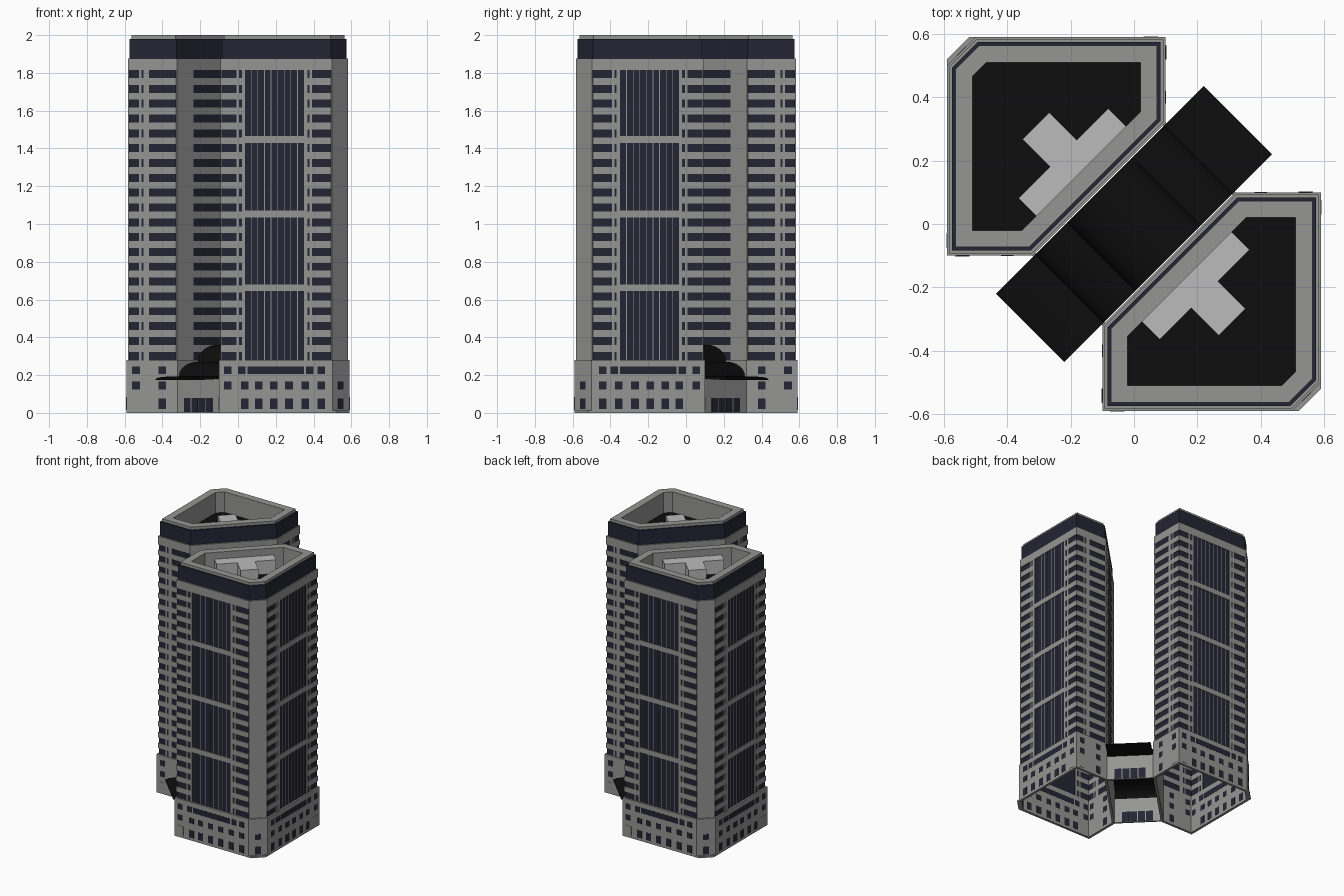
import bpy, bmesh, math
from mathutils import Vector, Matrix

if "Cube" in bpy.data.objects:
    bpy.data.objects.remove(bpy.data.objects["Cube"])


def material(name, rgb):
    m = bpy.data.materials.new(name)
    m.diffuse_color = (*rgb, 1)
    m.use_nodes = True
    m.node_tree.nodes["Principled BSDF"].inputs["Base Color"].default_value = m.diffuse_color
    return m


STONE = material("stone", (0.30, 0.30, 0.295))
GLASS = material("glass", (0.018, 0.018, 0.035))
BLACK = material("black_roof", (0.004, 0.004, 0.004))
PALE = material("pale_grey", (0.5, 0.5, 0.5))

# Tower footprint, counter-clockwise from the front left corner
FOOT = [Vector(p) for p in ((-.10, -.59), (.50, -.59), (.59, -.50),
                            (.59, .10), (.32, .10), (-.10, -.32))]
N = len(FOOT)


def edge(i):
    p, q = FOOT[i], FOOT[(i + 1) % N]
    d = (q - p).normalized()
    return p, d, Vector((d.y, -d.x)), (q - p).length


def inset(t):
    """Footprint moved inward by t with mitred corners."""
    out = []
    for i in range(N):
        n1, n2 = edge(i - 1 if i else N - 1)[2], edge(i)[2]
        out.append(FOOT[i] - (n1 + n2) * (t / (1 + n1.dot(n2))))
    return out


def prism(bm, pts, z0, z1):
    lo = [bm.verts.new((p[0], p[1], z0)) for p in pts]
    hi = [bm.verts.new((p[0], p[1], z1)) for p in pts]
    k = len(pts)
    bm.faces.new(lo[::-1])
    bm.faces.new(hi)
    for i in range(k):
        j = (i + 1) % k
        bm.faces.new((lo[i], lo[j], hi[j], hi[i]))


def tube(bm, t0, t1, z0, z1):
    """Closed wall ring between two insets of the footprint."""
    a, b = inset(t0), inset(t1)
    rings = [[bm.verts.new((p.x, p.y, z)) for p in pts]
             for pts, z in ((a, z0), (a, z1), (b, z1), (b, z0))]
    for r in range(4):
        r0, r1 = rings[r], rings[(r + 1) % 4]
        for i in range(N):
            j = (i + 1) % N
            bm.faces.new((r0[i], r0[j], r1[j], r1[i]))


def panel(bm, i, s0, s1, z0, z1, t0=.007, t1=.018):
    """Box on footprint edge i; edges 2 and 5 mirror edges 0 and 3."""
    p, d, n, length = edge(i)
    if i in (2, 5):
        s0, s1 = length - s1, length - s0
    m = max(t0, 0) * (.45 if i in (1, 4) else 1)
    s0, s1 = max(s0, m), min(s1, length - m)
    prism(bm, [p + d * s0 - n * t0, p + d * s1 - n * t0,
               p + d * s1 - n * t1, p + d * s0 - n * t1], z0, z1)


def finish(name, bm, mat, twin=True):
    bmesh.ops.recalc_face_normals(bm, faces=bm.faces)
    me = bpy.data.meshes.new(name)
    bm.to_mesh(me)
    bm.free()
    me.materials.append(mat)
    for k in range(2 if twin else 1):
        ob = bpy.data.objects.new(name + ("_front", "_back")[k] if twin else name, me)
        ob.rotation_euler.z = math.pi * k
        bpy.context.collection.objects.link(ob)


# Stone base with plinth at the chamfered corner
BASE, TOP, PITCH, WIN = .28, 1.815, .0785, .042
bm = bmesh.new()
tube(bm, 0, .018, 0, BASE)
prism(bm, [(.50, -.59), (.52, -.59), (.59, -.52), (.59, -.50)], 0, .012)
for i in (0, 2, 3, 5):
    panel(bm, i, .025, .07, .015, .085, -.002, .004)
finish("base_wall", bm, STONE)

# Base windows
bm = bmesh.new()
UPPER, MID, LOW = (.205, .245), (.125, .165), (.02, .075)


def windows(i, row, centres, w=.04):
    for c in centres:
        panel(bm, i, c - w / 2, c + w / 2, *row, -.001, .019)


COLS = (.045, .135, .21, .29, .37, .455, .54)
for i in (0, 2):
    windows(i, MID, COLS)
    windows(i, LOW, COLS[1:])
    windows(i, UPPER, (.045, .12, .48, .54))
    windows(i, UPPER, (.30,), .30)
for i in (3, 5):
    windows(i, UPPER, (.05, .19))
    windows(i, MID, (.05, .19))
    windows(i, LOW, (.19,))
windows(1, MID, (.063,))
windows(1, LOW, (.063,))
finish("base_windows", bm, GLASS)

# Glass shaft behind the stone bands
bm = bmesh.new()
tube(bm, .012, .015, BASE, TOP)
finish("shaft_glass", bm, GLASS)

# Stone floor bands, piers and corner column
bm = bmesh.new()
LONG, SHORT, DIAG = edge(0)[3], edge(3)[3], edge(4)[3]
for k in range(19):
    z1 = TOP - PITCH * k - WIN
    z0 = TOP - PITCH * (k + 1)
    for i in (0, 2):
        panel(bm, i, 0, .135, z0, z1)
        panel(bm, i, .45, LONG, z0, z1)
    for i in (3, 5):
        panel(bm, i, 0, SHORT, z0, z1)
    panel(bm, 4, .127, DIAG - .127, z0, z1)
for i in (0, 2):
    for s0, s1 in ((.092, .105), (.122, .136), (.449, .468), (.478, .492)):
        panel(bm, i, s0, s1, BASE, TOP)
    for z in (.645, 1.035, 1.43):
        panel(bm, i, .13, .455, z, z + .036)
for i in (3, 5):
    for s0, s1 in ((.067, .078), (.09, .12)):
        panel(bm, i, s0, s1, BASE, TOP)
panel(bm, 4, 0, .127, BASE, TOP)
panel(bm, 4, DIAG - .127, DIAG, BASE, TOP)
panel(bm, 1, 0, edge(1)[3], BASE, TOP)
tube(bm, .007, .035, TOP, 1.875)
finish("shaft_stone", bm, STONE)

# Thin curtain wall mullions
bm = bmesh.new()
for i in (0, 2):
    for k in range(1, 9):
        s = .135 + .315 * k / 9
        panel(bm, i, s - .0018, s + .0018, BASE, TOP, .010, .014)
finish("mullions", bm, STONE)

# Crown: dark band, parapet, sunken deck
bm = bmesh.new()
tube(bm, .016, .030, 1.875, 1.98)
finish("crown_band", bm, GLASS)
bm = bmesh.new()
tube(bm, .027, .08, 1.84, 2.0)
finish("parapet", bm, STONE)
bm = bmesh.new()
prism(bm, inset(.075), 1.835, 1.85)
finish("roof_deck", bm, BLACK)

# Diagonal frame: u runs along the gap, v across it
ROT = Matrix.Rotation(math.pi / 4, 2)


def uv(u, v):
    return ROT @ Vector((u, v))


# T-shaped rooftop plant room
bm = bmesh.new()
prism(bm, [uv(*p) for p in ((-.2, -.21), (-.2, -.315), (-.06, -.315), (-.06, -.438),
                            (.06, -.438), (.06, -.315), (.2, -.315), (.2, -.21))], 1.845, 1.95)
finish("plant_room", bm, PALE)

# Lobby roof: stepped vault with flat canopies at both ends
half = [(.464, .180), (.44, .188), (.38, .192), (.288, .194)]
for u0, r, z0, h, top in ((.147, .141, .194, .076, 0), (0, .147, .270, .090, 1)):
    for k in range(0 if top else 1, 9):
        a = math.pi / 2 * k / 8
        half.append((u0 + r * math.cos(a), z0 + h * math.sin(a)))
prof = half + [(-u, z) for u, z in half[-2::-1]]
clean = [p for k, p in enumerate(prof) if k == 0 or (Vector(p) - Vector(prof[k - 1])).length > 1e-4]
bm = bmesh.new()
rows = []
for dz in (0, -.015):
    for v in (-.152, .152):
        rows.append([bm.verts.new((*uv(u, v), z + (dz if abs(u) < .46 else dz / 3)))
                     for u, z in clean])
for a, b in ((0, 1), (2, 3), (0, 2), (1, 3)):
    for k in range(len(clean) - 1):
        bm.faces.new((rows[a][k], rows[a][k + 1], rows[b][k + 1], rows[b][k]))
for k in (0, -1):
    bm.faces.new([rows[r][k] for r in (0, 1, 3, 2)])
finish("lobby_roof", bm, BLACK, False)

# Lobby end walls and doors
bm = bmesh.new()
prism(bm, [uv(*p) for p in ((-.297, -.157), (-.285, -.157), (-.285, .157), (-.297, .157))], 0, .182)
finish("lobby_wall", bm, STONE)
bm = bmesh.new()
for k in range(4):
    v = -.105 + k * .054
    prism(bm, [uv(*p) for p in ((-.299, v), (-.283, v), (-.283, v + .048), (-.299, v + .048))], .004, .08)
finish("lobby_doors", bm, GLASS)
